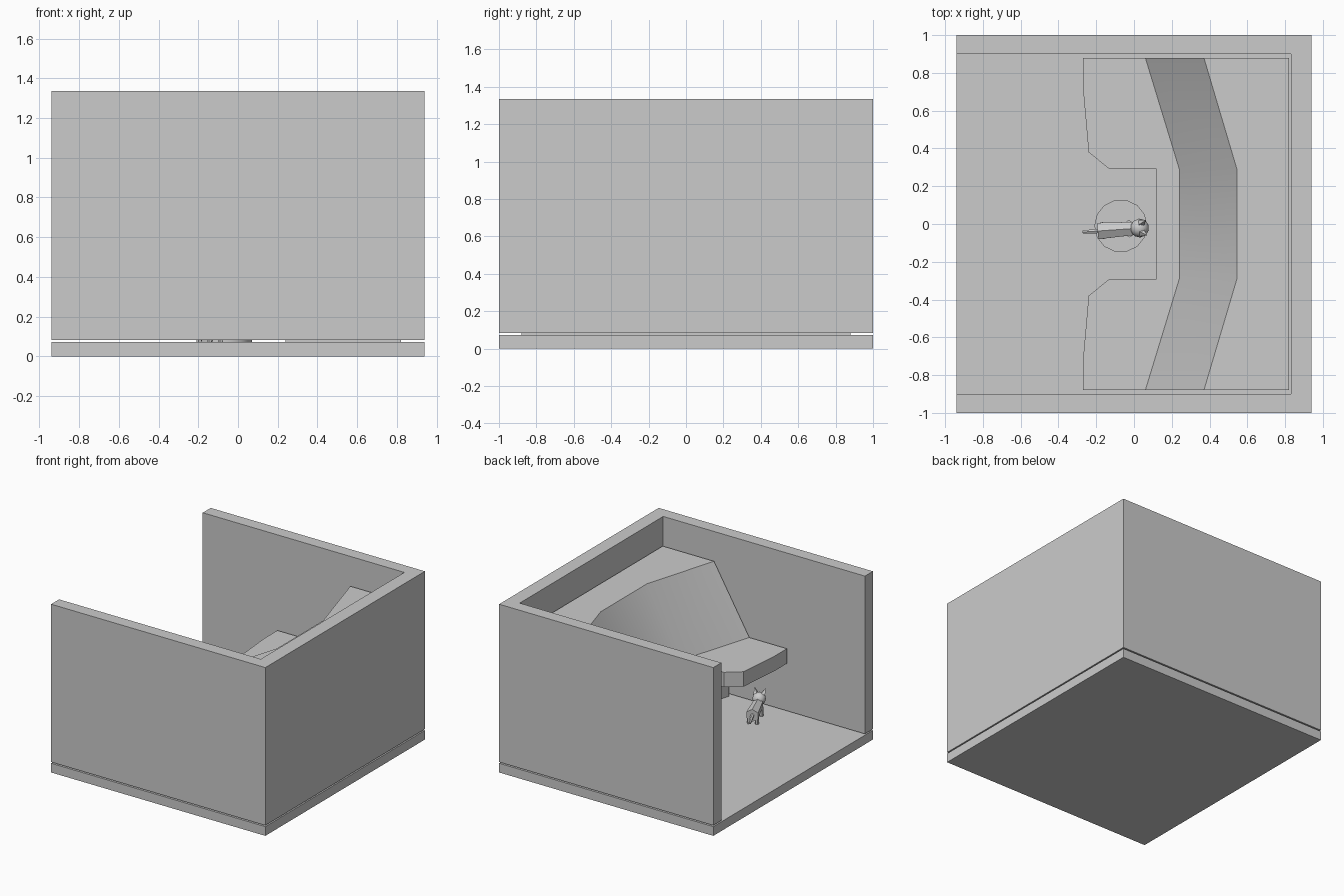
import bpy, bmesh, math
from mathutils import Matrix, Vector

old = bpy.data.objects.get("Cube")
if old:
    bpy.data.objects.remove(old, do_unlink=True)

grey = bpy.data.materials.new("light_grey")
grey.use_nodes = True
grey.diffuse_color = (0.6, 0.6, 0.6, 1)
grey.node_tree.nodes["Principled BSDF"].inputs["Base Color"].default_value = (0.6, 0.6, 0.6, 1)


def finish(name, bm):
    """Turn a bmesh into a named, smooth-by-angle object."""
    bmesh.ops.recalc_face_normals(bm, faces=bm.faces[:])
    mesh = bpy.data.meshes.new(name)
    bm.to_mesh(mesh)
    bm.free()
    obj = bpy.data.objects.new(name, mesh)
    bpy.context.collection.objects.link(obj)
    mesh.materials.append(grey)
    bpy.ops.object.select_all(action='DESELECT')
    obj.select_set(True)
    bpy.context.view_layer.objects.active = obj
    bpy.ops.object.shade_smooth_by_angle(angle=math.radians(30))
    return obj


def mirrored(half):
    """Close an outline given on the +y side with its mirror image."""
    return half + [(x, -y) for x, y in reversed(half)]


def loft(name, bottom, z0, z1, top=None):
    """Solid between two outlines at two heights."""
    bm = bmesh.new()
    low = [bm.verts.new((x, y, z0)) for x, y in bottom]
    high = [bm.verts.new((x, y, z1)) for x, y in top or bottom]
    bm.faces.new(low)
    bm.faces.new(high)
    n = len(low)
    for i in range(n):
        j = (i + 1) % n
        bm.faces.new((low[i], low[j], high[j], high[i]))
    return finish(name, bm)


def console_outline(side_x, middle_x):
    return mirrored([(0.82, 0.88), (side_x, 0.88), (middle_x, 0.29)])


# Room: floor slab and U-shaped wall, open towards -x
FLOOR, DESK_LOW, DESK_TOP, HOOD_TOP = 0.073, 0.47, 0.588, 1.11
loft("floor", mirrored([(0.94, 1), (-0.94, 1)]), 0, FLOOR)
loft("walls", mirrored([(0.94, 1), (-0.94, 1), (-0.94, 0.9), (0.83, 0.9)])[:4]
     + [(0.83, -0.9), (-0.94, -0.9), (-0.94, -1), (0.94, -1)], 0.083, 1.335)

# Console: pedestal, desk top with knee cut-out, sloping panel
loft("pedestal", console_outline(0.24, 0.42), FLOOR, DESK_LOW)
loft("desk_top", mirrored([(0.82, 0.88), (-0.27, 0.88), (-0.27, 0.72), (-0.255, 0.55),
                           (-0.24, 0.38), (-0.13, 0.29), (0.12, 0.29)]), DESK_LOW, DESK_TOP)
loft("sloping_panel", console_outline(0.06, 0.24), DESK_TOP, HOOD_TOP,
     console_outline(0.37, 0.545))

# Round stool
SEAT = 0.33
ring = [(-0.07 + 0.14 * math.cos(k * math.tau / 14), -0.01 + 0.14 * math.sin(k * math.tau / 14))
        for k in range(14)]
loft("stool", ring, FLOOR, SEAT)


def limb(bm, start, end, r0, r1, sides=6):
    """Tapered rod between two points."""
    a, b = Vector(start), Vector(end)
    turn = (b - a).to_track_quat('Z', 'Y').to_matrix().to_4x4()
    bmesh.ops.create_cone(bm, cap_ends=True, segments=sides, radius1=r0, radius2=r1,
                          depth=(b - a).length, matrix=Matrix.Translation((a + b) / 2) @ turn)


def cat(name, place, heading):
    """Small low-poly cat facing its own +x."""
    bm = bmesh.new()
    limb(bm, (-0.1, 0, 0.075), (0.09, 0, 0.085), 0.05, 0.04)
    limb(bm, (-0.09, 0, 0.08), (-0.18, 0, 0.05), 0.014, 0.01)
    bmesh.ops.create_icosphere(bm, subdivisions=2, radius=0.05,
                               matrix=Matrix.Translation((0.12, 0, 0.11)))
    for s in (-1, 1):
        limb(bm, (0.13, s * 0.025, 0.14), (0.155, s * 0.04, 0.18), 0.022, 0.002, 4)
        for x in (-0.075, 0.065):
            limb(bm, (x, s * 0.028, 0.07), (x, s * 0.03, 0), 0.018, 0.014)
    bm.transform(Matrix.Translation(place) @ Matrix.Rotation(math.radians(heading), 4, 'Z'))
    return finish(name, bm)


# One cat on the stool, one below the desk
cat("seated_cat", (-0.09, -0.03, SEAT), 4)
cat("floor_cat", (-0.14, -0.67, FLOOR), -68)
